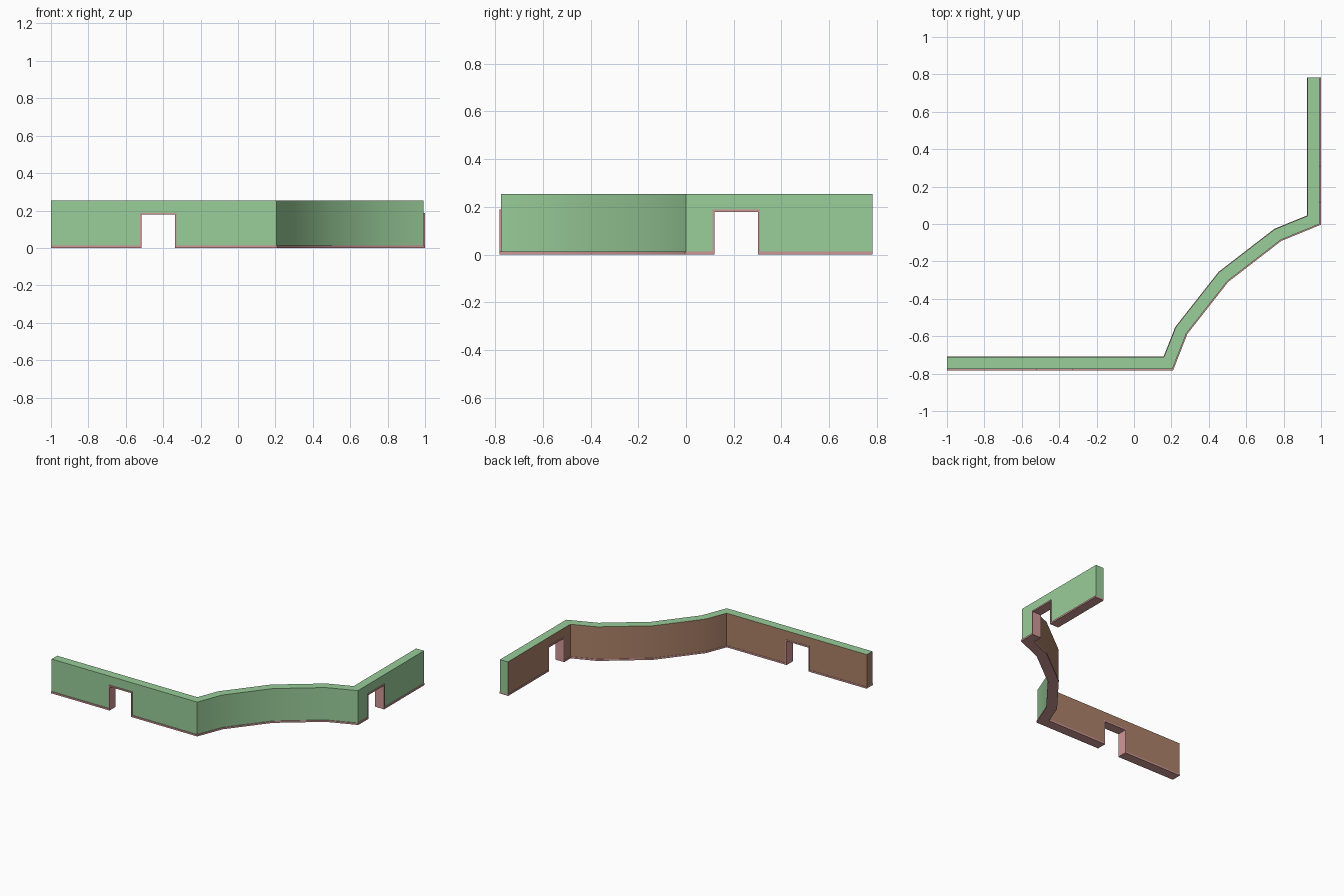
import bpy
import bmesh
import math
from mathutils import Vector

if "Cube" in bpy.data.objects:
    bpy.data.objects.remove(bpy.data.objects["Cube"])


def material(name, color):
    mat = bpy.data.materials.new(name)
    mat.use_nodes = True
    mat.diffuse_color = (*color, 1)
    mat.node_tree.nodes["Principled BSDF"].inputs["Base Color"].default_value = (*color, 1)
    return mat


green = material("green paint", (0.32, 0.61, 0.32))
brown = material("brown lining", (0.41, 0.22, 0.14))
pink = material("pink trim", (0.64, 0.31, 0.31))

# Outer line of the wall in plan, with extra stations at the two doorways
FRONT_Y, SIDE_X, END_Y = -0.776, 0.993, 0.782
path = [Vector((x, FRONT_Y)) for x in (-1, -0.525, -0.517, -0.338, -0.33)]
path += [Vector(p) for p in ((0.205, FRONT_Y), (0.28, -0.585), (0.5, -0.305),
                             (0.785, -0.085), (SIDE_X, 0))]
path += [Vector((SIDE_X, y)) for y in (0.112, 0.12, 0.302, 0.31, END_Y)]
levels = [0, 0.012, 0.178, 0.188, 0.254]

OPENINGS = {2, 11}
JAMBS = {1, 3, 10, 12}
DOORS = OPENINGS | JAMBS
THICKNESS = 0.065


def offset_line(distance):
    """Mitred copy of the path; positive distance goes to the inside."""
    dirs = [(b - a).normalized() for a, b in zip(path, path[1:])]
    result = []
    for i, p in enumerate(path):
        n1, n2 = (Vector((-d.y, d.x)) for d in (dirs[max(i - 1, 0)], dirs[min(i, len(dirs) - 1)]))
        miter = (n1 + n2).normalized()
        result.append(p + miter * distance / miter.dot(n1))
    return result


def build(name, filled, outer_offset, inner_offset, mats, lined):
    """Skin the filled cells of the column and level grid, leaving out inner walls."""
    lines = offset_line(outer_offset), offset_line(inner_offset)
    bm = bmesh.new()
    cache = {}

    def vert(side, i, k):
        if (side, i, k) not in cache:
            p = lines[side][i]
            cache[side, i, k] = bm.verts.new((p.x, p.y, levels[k]))
        return cache[side, i, k]

    def face(corners, slot=0):
        bm.faces.new([vert(*c) for c in corners]).material_index = slot if lined else 0

    columns, rows = len(path) - 1, len(levels) - 1

    def solid(c, r):
        return 0 <= c < columns and 0 <= r < rows and filled(c, r)

    for c in range(columns):
        for r in range(rows):
            if not solid(c, r):
                continue
            d, u = c + 1, r + 1
            face([(0, c, r), (0, d, r), (0, d, u), (0, c, u)])
            face([(1, c, r), (1, c, u), (1, d, u), (1, d, r)], 1)
            if not solid(c, u):
                face([(0, c, u), (0, d, u), (1, d, u), (1, c, u)])
            if not solid(c, r - 1):
                face([(0, c, r), (1, c, r), (1, d, r), (0, d, r)])
            if not solid(c - 1, r):
                face([(0, c, r), (0, c, u), (1, c, u), (1, c, r)], 1)
            if not solid(d, r):
                face([(0, d, r), (1, d, r), (1, d, u), (0, d, u)])

    bmesh.ops.recalc_face_normals(bm, faces=bm.faces)
    mesh = bpy.data.meshes.new(name)
    bm.to_mesh(mesh)
    bm.free()
    for mat in mats:
        mesh.materials.append(mat)
    obj = bpy.data.objects.new(name, mesh)
    bpy.context.collection.objects.link(obj)
    bpy.ops.object.select_all(action="DESELECT")
    obj.select_set(True)
    bpy.context.view_layer.objects.active = obj
    bpy.ops.object.shade_smooth_by_angle(angle=math.radians(30))


# Wall body with two doorways
build("wall", lambda c, r: r == 3 or (r > 0 and c not in DOORS),
      0, THICKNESS, [green, brown], True)

# Base strip and doorway linings, slightly proud of the wall
build("base_and_door_trim",
      lambda c, r: (r == 0 and c not in OPENINGS) or (r == 1 and c in JAMBS)
      or (r == 2 and c in DOORS),
      -0.006, THICKNESS + 0.003, [pink], False)
